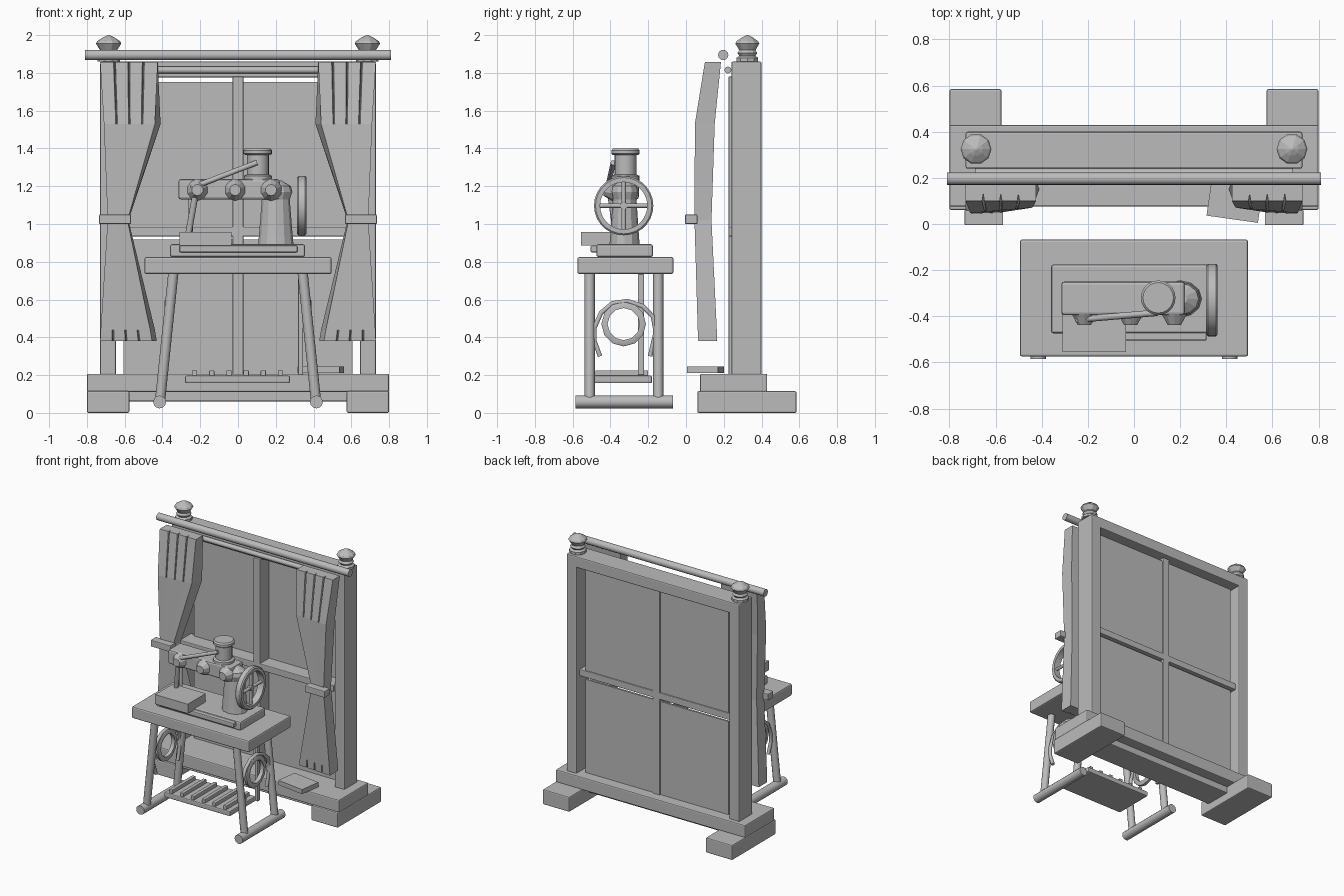
import bpy, bmesh, math
from mathutils import Vector

if "Cube" in bpy.data.objects:
    bpy.data.objects.remove(bpy.data.objects["Cube"])

grey = bpy.data.materials.new("plain_grey")
grey.use_nodes = True
grey.diffuse_color = (0.5, 0.5, 0.5, 1)
grey.node_tree.nodes["Principled BSDF"].inputs["Base Color"].default_value = (0.5, 0.5, 0.5, 1)


def finish(name, smooth=False):
    ob = bpy.context.object
    ob.name = name
    ob.data.materials.append(grey)
    if smooth:
        bpy.ops.object.shade_smooth_by_angle(angle=math.radians(40))
    return ob


def box(name, x, y, z, bevel=0.008, turn=0):
    """Box from (min, max) pairs."""
    centre = [(a + b) / 2 for a, b in (x, y, z)]
    bpy.ops.mesh.primitive_cube_add(size=1, location=centre)
    ob = finish(name)
    for v in ob.data.vertices:
        v.co = [c * (b - a) for c, (a, b) in zip(v.co, (x, y, z))]
    ob.rotation_euler.z = turn
    if bevel:
        mod = ob.modifiers.new("soft_edges", "BEVEL")
        mod.width = bevel
        mod.segments = 2


def rod(name, start, end, r1, r2=None, sides=12, smooth=True):
    """Round bar between two points, tapered if r2 is given."""
    a, b = Vector(start), Vector(end)
    bpy.ops.mesh.primitive_cone_add(vertices=sides, radius1=r1, radius2=r1 if r2 is None else r2,
                                    depth=(b - a).length, location=(a + b) / 2)
    bpy.context.object.rotation_euler = (b - a).to_track_quat("Z", "Y").to_euler()
    finish(name, smooth)


def new_mesh(name, bm, smooth=False):
    bmesh.ops.recalc_face_normals(bm, faces=bm.faces)
    mesh = bpy.data.meshes.new(name)
    bm.to_mesh(mesh)
    bm.free()
    ob = bpy.data.objects.new(name, mesh)
    bpy.context.collection.objects.link(ob)
    bpy.ops.object.select_all(action="DESELECT")
    bpy.context.view_layer.objects.active = ob
    ob.select_set(True)
    finish(name, smooth)


def loft(name, rings, smooth=False):
    """Skin closed rings of points, capped at both ends."""
    bm = bmesh.new()
    rows = [[bm.verts.new(p) for p in ring] for ring in rings]
    n = len(rows[0])
    for low, high in zip(rows, rows[1:]):
        for i in range(n):
            j = (i + 1) % n
            bm.faces.new((low[i], low[j], high[j], high[i]))
    bm.faces.new(rows[0])
    bm.faces.new(rows[-1])
    new_mesh(name, bm, smooth)


def turned(name, x, y, profile, sides=10, squash=1.0, smooth=False):
    """Lathe a (radius, z) profile about a vertical axis."""
    angles = [math.tau * i / sides for i in range(sides)]
    loft(name, [[(x + r * math.cos(a), y + r * squash * math.sin(a), z) for a in angles]
                for r, z in profile], smooth)


def hoop(name, x, y, z, outer, inner, width, n=28):
    """Flat wheel rim standing in the y-z plane."""
    bm = bmesh.new()
    section = [(outer, -0.35), (outer, 0.35), (outer - 0.008, 0.5), (inner, 0.5),
               (inner, -0.5), (outer - 0.008, -0.5)]
    rows = []
    for i in range(n):
        a = math.tau * i / n
        rows.append([bm.verts.new((x + w * width, y + r * math.cos(a), z + r * math.sin(a)))
                     for r, w in section])
    for i in range(n):
        p, q = rows[i], rows[(i + 1) % n]
        for k in range(len(section)):
            m = (k + 1) % len(section)
            bm.faces.new((p[k], p[m], q[m], q[k]))
    new_mesh(name, bm, True)


# Window frame and base
box("base_sill", (-0.8, 0.8), (0.075, 0.43), (0.11, 0.207))
box("base_beam", (-0.6, 0.6), (0.14, 0.35), (0.06, 0.12))
box("top_rail", (-0.66, 0.66), (0.24, 0.4), (1.775, 1.86))
for s, side in ((-1, "right"), (1, "left")):
    span = lambda a, b: tuple(sorted((s * a, s * b)))
    box(side + "_foot", span(0.575, 0.8), (0.06, 0.585), (0, 0.115))
    box(side + "_post", span(0.645, 0.73), (0.24, 0.4), (0.2, 1.86))
    turned(side + "_finial", s * 0.685, 0.325,
           [(0.06, 1.86), (0.06, 1.88), (0.045, 1.89), (0.055, 1.905), (0.045, 1.92),
            (0.067, 1.955), (0.06, 1.968), (0.03, 1.988), (0.004, 2.0)])

# Panes and glazing bars
box("lower_pane", (-0.605, 0.605), (0.335, 0.35), (0.2, 0.917), 0)
box("upper_pane", (-0.605, 0.605), (0.335, 0.35), (0.98, 1.752), 0)
box("upright_glazing_bar", (-0.028, 0.028), (0.225, 0.36), (0.2, 1.78), 0.005)
box("cross_glazing_bar", (-0.65, 0.65), (0.225, 0.36), (0.935, 0.985), 0.005)

# Curtain rods
rod("curtain_rod", (-0.81, 0.197, 1.895), (0.81, 0.197, 1.895), 0.027, sides=16)
rod("inner_rod", (-0.69, 0.222, 1.815), (0.69, 0.222, 1.815), 0.018)

# Curtains: height, inner x, outer x, front y, back y, pleat depth, inner edge slant
curtain_rows = [(1.858, 0.425, 0.73, 0.1, 0.185, 0.03, 0.0), (1.53, 0.41, 0.71, 0.047, 0.152, 0, 0.03),
                (1.02, 0.58, 0.69, 0.045, 0.135, 0, 0.005), (0.44, 0.44, 0.727, 0.062, 0.163, 0, 0.025),
                (0.38, 0.43, 0.73, 0.065, 0.165, 0.025, 0.025)]
pleats = 4
steps = [((k + f) / pleats, d) for k in range(pleats) for f, d in ((0, 1), (0.07, 0), (0.93, 0))]
steps = [(0, 0)] + steps[1:] + [(1, 0)]
for s, side in ((-1, "right"), (1, "left")):
    rings = []
    for z, inner, outer, front, back, groove, slant in curtain_rows:
        edge = inner + slant
        ring = [(s * (edge + (outer - edge) * t), front + groove * d + slant * 0.8 * (1 - t), z)
                for t, d in steps]
        ring += [(s * outer, back, z), (s * inner, back, z)]
        rings.append(ring)
    loft(side + "_curtain", rings)
    box(side + "_tieback", tuple(sorted((s * 0.567, s * 0.735))), (-0.005, 0.06), (1.0, 1.05), 0.005)

# Folded cloth on the sill
box("folded_cloth", (0.325, 0.55), (0.02, 0.185), (0.21, 0.245), 0, math.radians(-8))

# Table and iron legs
box("table_top", (-0.495, 0.495), (-0.575, -0.067), (0.735, 0.825), 0.01)
arc_points = [(-0.455, 0.3), (-0.485, 0.38), (-0.485, 0.45), (-0.45, 0.53), (-0.39, 0.58),
              (-0.31, 0.592), (-0.23, 0.565), (-0.175, 0.51), (-0.16, 0.43), (-0.19, 0.3)]
for s, side in ((-1, "right"), (1, "left")):
    rod(side + "_foot_bar", (s * 0.415, -0.585, 0.058), (s * 0.415, -0.068, 0.058), 0.034)
    for y, place in ((-0.51, "front"), (-0.147, "back")):
        rod(f"{side}_{place}_leg", (s * 0.413, y, 0.06), (s * 0.342, y, 0.745), 0.027)
    hoop(side + "_leg_ring", s * 0.375, -0.33, 0.47, 0.118, 0.085, 0.03, 12)
    curve = bpy.data.curves.new(side + "_scroll", "CURVE")
    curve.dimensions = "3D"
    curve.bevel_depth = 0.014
    curve.bevel_resolution = 1
    curve.use_fill_caps = True
    line = curve.splines.new("POLY")
    line.points.add(len(arc_points) - 1)
    for point, (y, z) in zip(line.points, arc_points):
        point.co = (s * 0.375, y, z, 1)
    curve.materials.append(grey)
    bpy.context.collection.objects.link(bpy.data.objects.new(side + "_scroll", curve))

# Treadle with slats and drive rod
box("treadle_plate", (-0.28, 0.275), (-0.49, -0.18), (0.157, 0.197))
for i in range(6):
    x = -0.23 + 0.091 * i
    box(f"treadle_slat_{i + 1}", (x - 0.014, x + 0.014), (-0.48, -0.2), (0.195, 0.225), 0.004)
box("drive_rod", (0.318, 0.345), (-0.255, -0.222), (0.2, 0.735), 0.005)

# Machine bed and cloth block
box("machine_bed", (-0.36, 0.355), (-0.475, -0.175), (0.825, 0.893), 0.012)
box("bed_front_rail", (-0.31, 0.315), (-0.505, -0.46), (0.85, 0.885), 0.006)
box("work_block", (-0.31, -0.035), (-0.555, -0.34), (0.885, 0.957), 0)

# Machine body
turned("pillar", 0.2, -0.325, [(0.094, 0.89), (0.09, 0.93), (0.074, 1.13), (0.088, 1.17),
                              (0.08, 1.2), (0.03, 1.23)], 12, 0.85)
box("arm", (-0.315, 0.22), (-0.395, -0.25), (1.13, 1.237), 0.012)
turned("spool", 0.105, -0.32, [(0.074, 1.23), (0.074, 1.255), (0.058, 1.262), (0.058, 1.365)], 20, smooth=True)
turned("spool_cap", 0.105, -0.32, [(0.066, 1.365), (0.075, 1.372), (0.075, 1.39), (0.066, 1.4)], 20, smooth=True)

# Front dials
for i, x in enumerate((-0.215, -0.015, 0.175)):
    rod(f"dial_{i + 1}", (x, -0.39, 1.18), (x, -0.438, 1.18), 0.058, 0.03, 10, False)

# Lever and needle bars
rod("thread_lever", (-0.25, -0.415, 1.19), (0.1, -0.385, 1.325), 0.014)
rod("needle_bar", (-0.225, -0.4, 1.16), (-0.262, -0.37, 0.95), 0.017)
rod("presser_bar", (-0.25, -0.33, 1.15), (-0.25, -0.33, 0.95), 0.012)

# Hand wheel
wheel_y, wheel_z = -0.33, 1.097
hoop("hand_wheel_rim", 0.338, wheel_y, wheel_z, 0.157, 0.125, 0.05)
rod("wheel_hub", (0.322, wheel_y, wheel_z), (0.354, wheel_y, wheel_z), 0.02)
rod("wheel_spoke_level", (0.338, wheel_y - 0.13, wheel_z), (0.338, wheel_y + 0.13, wheel_z), 0.012)
rod("wheel_spoke_upright", (0.338, wheel_y, wheel_z - 0.13), (0.338, wheel_y, wheel_z + 0.13), 0.012)
